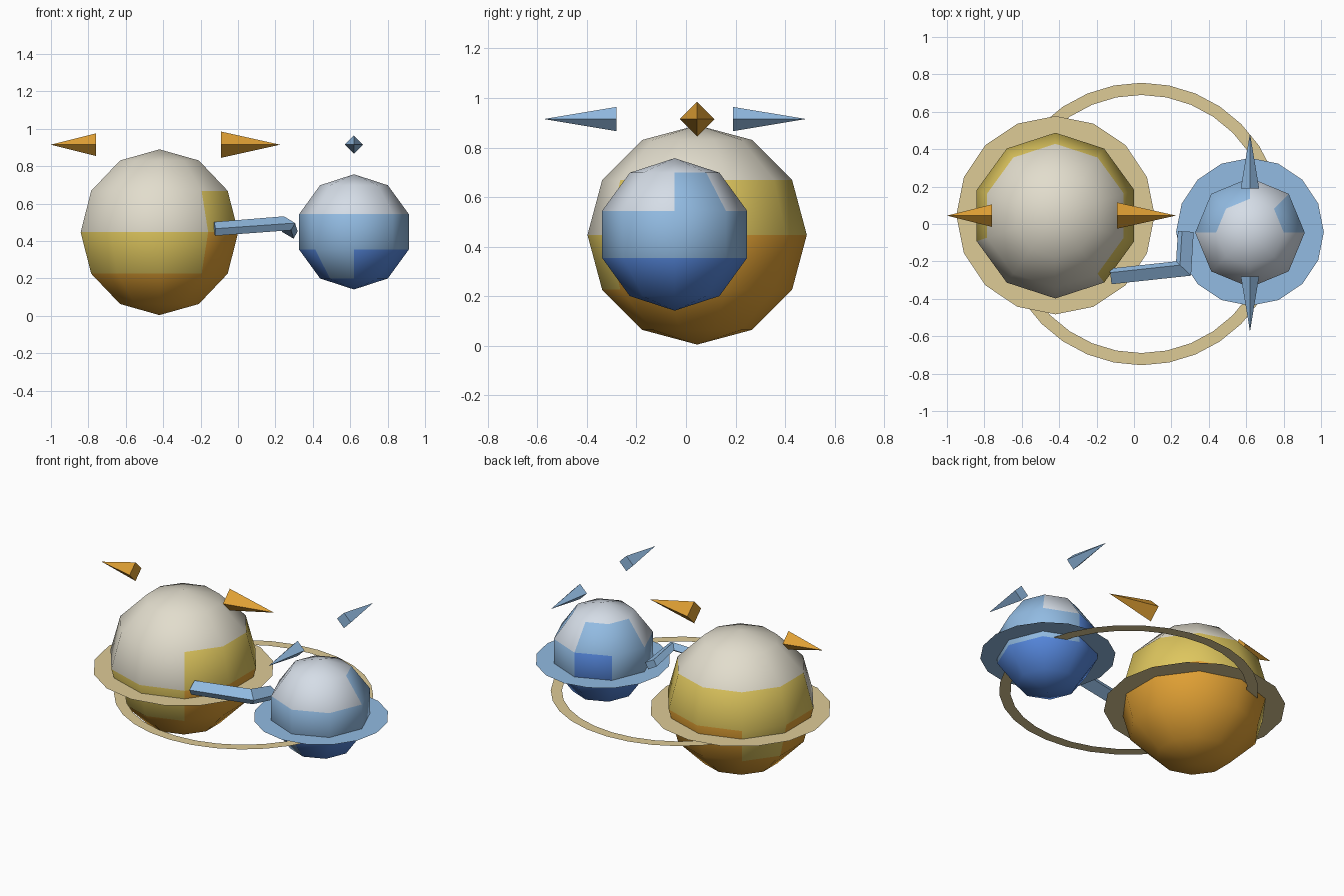
import bpy, bmesh
from math import sin, cos, pi, radians
from mathutils import Vector

cube = bpy.data.objects.get("Cube")
if cube:
    bpy.data.objects.remove(cube, do_unlink=True)


def material(name, rgb):
    lin = [(c / 255 / 12.92) if c < 11 else ((c / 255 + 0.055) / 1.055) ** 2.4 for c in rgb]
    m = bpy.data.materials.new(name)
    m.use_nodes = True
    m.diffuse_color = (*lin, 1)
    m.node_tree.nodes["Principled BSDF"].inputs["Base Color"].default_value = (*lin, 1)
    return m


cream = material("cream", (226, 221, 205))
yellow = material("yellow", (222, 198, 94))
orange = material("orange", (224, 160, 52))
tan = material("tan", (222, 203, 150))
ice = material("ice white", (214, 222, 232))
sky = material("light blue", (146, 187, 226))
blue = material("deep blue", (86, 136, 222))


def finish(name, bm, mats, smooth=False):
    bmesh.ops.recalc_face_normals(bm, faces=bm.faces)
    mesh = bpy.data.meshes.new(name)
    bm.to_mesh(mesh)
    bm.free()
    for m in mats:
        mesh.materials.append(m)
    for p in mesh.polygons:
        p.use_smooth = smooth
    ob = bpy.data.objects.new(name, mesh)
    bpy.context.collection.objects.link(ob)
    return ob


def globe(name, centre, r, segs, bands, start, mats, rule):
    """Low-poly globe; rule(band from the bottom, segment) picks the colour."""
    bm = bmesh.new()
    c = Vector(centre)
    rows = [[bm.verts.new(c - Vector((0, 0, r)))] * segs]
    for j in range(1, bands):
        lat = -pi / 2 + pi * j / bands
        lons = [start + 2 * pi * k / segs for k in range(segs)]
        rows.append([bm.verts.new(c + r * Vector((cos(lat) * cos(a), cos(lat) * sin(a), sin(lat))))
                     for a in lons])
    rows.append([bm.verts.new(c + Vector((0, 0, r)))] * segs)
    for j in range(bands):
        for k in range(segs):
            n = (k + 1) % segs
            corners = [rows[j][k], rows[j][n], rows[j + 1][n], rows[j + 1][k]]
            face = bm.faces.new(list(dict.fromkeys(corners)))
            face.material_index = rule(j, k)
    return finish(name, bm, mats, smooth=True)


def flat_ring(name, centre, inner, outer, segs, mat):
    bm = bmesh.new()
    loops = [[bm.verts.new(Vector(centre) + Vector((r * cos(a), r * sin(a), 0)))
              for a in [2 * pi * k / segs for k in range(segs)]] for r in (inner, outer)]
    for k in range(segs):
        n = (k + 1) % segs
        bm.faces.new([loops[0][k], loops[1][k], loops[1][n], loops[0][n]])
    ob = finish(name, bm, [mat])
    if ob.data.polygons[0].normal.z < 0:
        ob.data.flip_normals()
    return ob


def spike(name, base, tip, half, mat):
    """Four-sided pyramid with a diamond base."""
    base, tip = Vector(base), Vector(tip)
    up = Vector((0, 0, half))
    side = (tip - base).normalized().cross(up)
    bm = bmesh.new()
    ring = [bm.verts.new(base + d) for d in (up, side, -up, -side)]
    top = bm.verts.new(tip)
    bm.faces.new(ring)
    for k in range(4):
        bm.faces.new([ring[k], ring[(k + 1) % 4], top])
    return finish(name, bm, [mat])


# Large globe: the bands sit one step lower on the front segments
def large_rule(j, k):
    shift = 1 if k in (5, 6, 7) else 0
    if (j, k) == (2, 3):
        return 1
    level = j + shift
    return 0 if level < 3 else 1 if level == 3 else 2


globe("large_globe", (-0.42, 0.045, 0.447), 0.443, 10, 6, radians(18),
      [orange, yellow, cream], large_rule)


# Small globe: bands with a few offset patches
def small_rule(j, k):
    if (j == 3 and k in (0, 2, 3)) or (j, k) == (1, 5):
        return 1
    if (j, k) == (2, 2):
        return 0
    return 0 if j < 2 else 1 if j == 2 else 2


globe("small_globe", (0.62, -0.046, 0.449), 0.308, 8, 5, 0, [blue, sky, ice], small_rule)

# Flat rings around the globes and the orbit passing through both
flat_ring("large_globe_ring", (-0.42, 0.047, 0.388), 0.36, 0.53, 16, tan)
flat_ring("small_globe_ring", (0.62, -0.042, 0.388), 0.25, 0.395, 16, sky)
flat_ring("orbit_ring", (0.04, 0, 0.356), 0.69, 0.755, 32, tan)

# Floating spikes
spike("large_spike_right", (-0.76, 0.045, 0.915), (-1.0, 0.045, 0.915), 0.06, orange)
spike("large_spike_left", (-0.09, 0.045, 0.915), (0.225, 0.045, 0.915), 0.07, orange)
spike("small_spike_front", (0.62, -0.28, 0.915), (0.62, -0.575, 0.915), 0.049, sky)
spike("small_spike_back", (0.62, 0.19, 0.915), (0.62, 0.485, 0.915), 0.049, sky)

# Bent bar joining the globes: a rolled rectangle swept along a path
path = [Vector(p) for p in ((-0.125, -0.28, 0.465), (0.265, -0.238, 0.495), (0.277, -0.04, 0.45))]
up = Vector((0, 0, 1))
sides = [(b - a).cross(up).normalized() for a, b in zip(path, path[1:])]
miter = (sides[0] + sides[1]) / (1 + sides[0].dot(sides[1]))
roll = radians(-30)
bm = bmesh.new()
rings = []
for p, s in zip(path, (sides[0], miter, sides[1])):
    ring = []
    for w, h in ((-1, -1), (1, -1), (1, 1), (-1, 1)):
        a, b = w * 0.036, h * 0.022
        ring.append(bm.verts.new(p + s * (a * cos(roll) - b * sin(roll))
                                 + up * (a * sin(roll) + b * cos(roll))))
    rings.append(ring)
for r0, r1 in zip(rings, rings[1:]):
    for k in range(4):
        n = (k + 1) % 4
        bm.faces.new([r0[k], r0[n], r1[n], r1[k]])
bm.faces.new(rings[0])
bm.faces.new(rings[-1])
finish("connecting_bar", bm, [sky])
